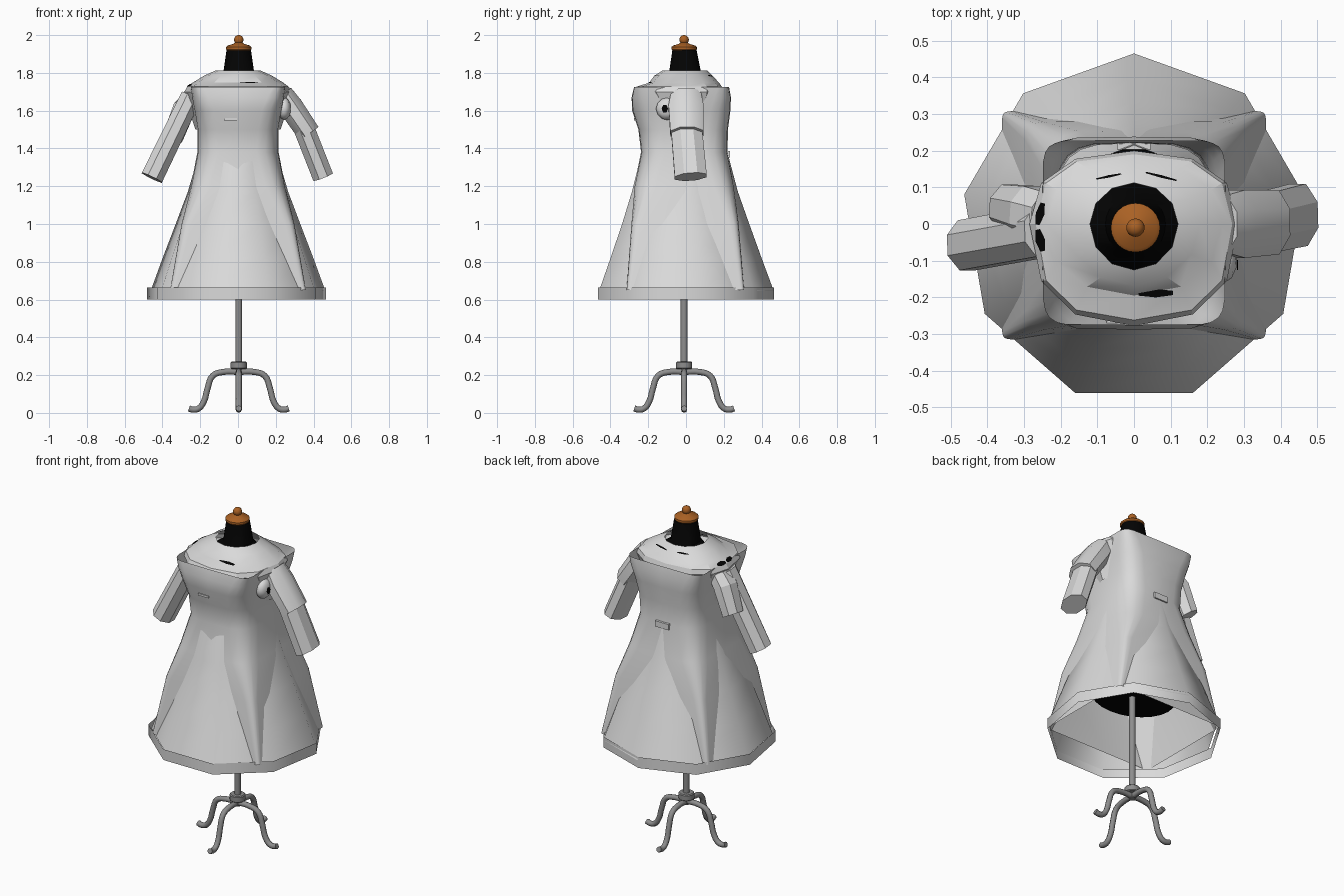
import bpy
import bmesh
from math import sin, cos, pi, radians, copysign
from mathutils import Vector, Matrix

cube = bpy.data.objects.get("Cube")
if cube:
    bpy.data.objects.remove(cube)


def material(name, rgb, rough=0.7):
    m = bpy.data.materials.new(name)
    m.use_nodes = True
    m.diffuse_color = (*rgb, 1)
    bsdf = m.node_tree.nodes["Principled BSDF"]
    bsdf.inputs["Base Color"].default_value = (*rgb, 1)
    bsdf.inputs["Roughness"].default_value = rough
    return m


CLOTH = material("pale cloth", (0.7, 0.7, 0.7))
BLACK = material("black fabric", (0.001, 0.001, 0.001))
WOOD = material("warm wood", (0.4, 0.12, 0.018))
METAL = material("grey metal", (0.27, 0.27, 0.27))
CX, CY = 0.004, -0.01  # axis of the stand


def finish(bm, name, mat, angle=35):
    me = bpy.data.meshes.new(name)
    bm.to_mesh(me)
    bm.free()
    ob = bpy.data.objects.new(name, me)
    bpy.context.collection.objects.link(ob)
    me.materials.append(mat)
    bpy.ops.object.select_all(action='DESELECT')
    ob.select_set(True)
    bpy.context.view_layer.objects.active = ob
    if angle:
        bpy.ops.object.shade_smooth_by_angle(angle=radians(angle))
    return ob


def skin(name, rings, mat, caps=(False, False), angle=35):
    """Bridge equal rings of points, bottom to top."""
    bm = bmesh.new()
    rows = [[bm.verts.new(p) for p in ring] for ring in rings]
    n = len(rows[0])
    for low, high in zip(rows, rows[1:]):
        for i in range(n):
            j = (i + 1) % n
            bm.faces.new((low[i], low[j], high[j], high[i]))
    if caps[0]:
        bm.faces.new(rows[0][::-1])
    if caps[1]:
        bm.faces.new(rows[-1])
    return finish(bm, name, mat, angle)


def ring(z, hx, front, back, power=2.0, sides=24, cx=0.0):
    """Superellipse outline with separate front and back depth."""
    pts = []
    for i in range(sides):
        a = pi / 2 + 2 * pi * i / sides
        c, s = cos(a), sin(a)
        x = copysign(abs(c) ** (2 / power), c) * hx
        y = copysign(abs(s) ** (2 / power), s) * (back if s > 0 else front)
        pts.append((cx + x, y, z))
    return pts


def turned(name, profile, mat, sides=24):
    rings = [[(CX + r * cos(2 * pi * i / sides), CY + r * sin(2 * pi * i / sides), z)
              for i in range(sides)] for r, z in profile]
    return skin(name, rings, mat, (True, True))


def sleeve(name, path, sides=8, angle=20):
    """Faceted tube through (point, depth in y, thickness) stations."""
    pts = [Vector(p) for p, _, _ in path]
    axis = (pts[0] - pts[-1]).normalized()
    u = Vector((0, 1, 0))
    u = (u - axis * u.dot(axis)).normalized()
    v = axis.cross(u)
    rings = []
    for p, (_, deep, thick) in zip(pts, path):
        rings.append([p + u * deep * cos(2 * pi * (i + .5) / sides)
                      + v * thick * sin(2 * pi * (i + .5) / sides)
                      for i in range(sides)])
    return skin(name, rings[::-1], CLOTH, (True, True), angle)


def gap(name, host, near, along, length, width):
    """Thin black plate lying on the host where the form shows through."""
    _, p, n, _ = host.closest_point_on_mesh(Vector(near))
    t = Vector(along)
    t = (t - n * t.dot(n)).normalized()
    turn = Matrix((t, n.cross(t), n)).transposed().to_4x4()
    bm = bmesh.new()
    bmesh.ops.create_circle(bm, cap_ends=True, segments=6, radius=.5,
                            matrix=Matrix.Translation(p + n * .003) @ turn
                            @ Matrix.Diagonal((length, width, 1, 1)))
    finish(bm, name, BLACK, 0)


# Skirt: nine-sided flare with an upright hem band
skirt_rows = [(0.645, .47, .49, .465), (0.82, .405, .425, .40), (1.0, .335, .36, .335),
              (1.17, .27, .305, .275), (1.32, .225, .265, .235), (1.4, .205, .235, .215)]
skin("skirt", [ring(*r, sides=9) for r in skirt_rows], CLOTH, angle=45)
skin("hem_band", [ring(z, .482, .495, .465, sides=9, cx=-.008) for z in (0.6, 0.665)],
     CLOTH, angle=50)

# Squarer gown layer: flat skirt panels rising into the bodice
gown_rows = [(0.65, .36, .315, .308, 40), (1.0, .30, .29, .28, 14), (1.2, .25, .275, .255, 5),
             (1.38, .215, .238, .22, 3.5), (1.5, .215, .252, .222, 4), (1.6, .232, .285, .235, 4.5),
             (1.67, .245, .288, .238, 6), (1.725, .25, .275, .228, 9)]
skin("gown_bodice", [ring(*r) for r in gown_rows], CLOTH, angle=50)

# Yoke over the shoulders, meeting the bodice front, with a round neck opening
yoke_rows = [(1.5, .225, .19, .16, 2), (1.62, .265, .24, .18, 2), (1.7, .285, .278, .2, 2.4),
             (1.727, .268, .262, .19, 2.6), (1.748, .24, .195, .175, 2.2),
             (1.785, .18, .168, .14, 2), (1.812, .12, .125, .112, 2)]
yoke = skin("shoulder_yoke", [ring(*r, sides=12) for r in yoke_rows], CLOTH, angle=20)
gap("front_yoke_gap", yoke, (.06, -.192, 1.76), (1, 0, 0), .11, .024)
gap("back_left_yoke_gap", yoke, (.075, .135, 1.79), (1, -.3, 0), .1, .01)
gap("back_right_yoke_gap", yoke, (-.07, .135, 1.79), (1, .2, 0), .08, .01)
for part, y, slant in (("front", -.045, -.25), ("back", .028, .25)):
    gap("right_shoulder_gap_" + part, yoke, (-.258, y, 1.737), (slant, 1, 0), .07, .03)

# Sleeves, each an upper part over a lower part with a closed end
sleeve("right_upper_sleeve", [((-.235, .015, 1.67), .08, .055), ((-.285, .03, 1.61), .08, .065),
                              ((-.345, .045, 1.46), .068, .06)])
sleeve("right_lower_sleeve", [((-.248, -.02, 1.675), .075, .06),
                              ((-.456, -.058, 1.245), .074, .064)])
sleeve("left_upper_sleeve", [((.235, 0, 1.69), .085, .06), ((.28, 0, 1.62), .1, .07),
                             ((.375, .005, 1.48), .095, .066)], angle=50)
sleeve("left_lower_sleeve", [((.34, .0, 1.53), .088, .06), ((.45, .025, 1.25), .092, .06)])

# Gathered cloth beside the left armhole, with an open spot
bm = bmesh.new()
bmesh.ops.create_icosphere(bm, subdivisions=2, radius=.06,
                           matrix=Matrix.Translation((.245, -.1, 1.61))
                           @ Matrix.Diagonal((.6, 1, 1, 1)))
puff = finish(bm, "left_armhole_puff", CLOTH)
gap("left_armhole_gap", puff, (.3, -.112, 1.61), (0, 0, 1), .045, .035)

# Small folds at the waist and bust
for name, p, size in (("back_waist_fold", (0, .218, 1.37), (.09, .03, .035)),
                      ("front_bust_fold", (-.04, -.27, 1.555), (.07, .012, .012))):
    bm = bmesh.new()
    bmesh.ops.create_cube(bm, matrix=Matrix.Translation(p) @ Matrix.Diagonal((*size, 1)))
    finish(bm, name, CLOTH, 0)

# Padded form under the gown
form_rows = [(0.84, .25, .2, .2), (0.95, .25, .21, .21), (1.15, .22, .2, .2),
             (1.38, .16, .14, .14), (1.6, .2, .18, .15), (1.7, .2, .14, .13),
             (1.76, .14, .1, .1), (1.8, .082, .09, .08), (1.92, .065, .072, .056)]
skin("dress_form", [ring(*r, cx=CX) for r in form_rows], BLACK, (True, True))

# Wooden neck cap and ball finial
turned("neck_cap", [(.062, 1.918), (.067, 1.925), (.067, 1.937), (.058, 1.945),
                    (.03, 1.953), (.016, 1.962)], WOOD)
bm = bmesh.new()
bmesh.ops.create_uvsphere(bm, u_segments=20, v_segments=12, radius=.025,
                          matrix=Matrix.Translation((CX, CY, 1.975)))
finish(bm, "finial_ball", WOOD, 60)

# Stand: pole, collar and four curled legs
turned("stand_pole", [(.018, .2), (.018, .85)], METAL, 16)
turned("stand_collar", [(.038, .232), (.043, .237), (.043, .266), (.038, .271)], METAL)
leg_path = [(0, .217), (.08, .217), (.137, .197), (.165, .13), (.185, .06), (.213, .023),
            (.243, .017), (.264, .024)]
for k, side in enumerate(("left", "back", "right", "front")):
    cu = bpy.data.curves.new(side + "_leg", 'CURVE')
    cu.dimensions = '3D'
    cu.bevel_depth = .016
    cu.bevel_resolution = 2
    cu.resolution_u = 4
    cu.use_fill_caps = True
    sp = cu.splines.new('BEZIER')
    sp.bezier_points.add(len(leg_path) - 1)
    for bp, (r, z) in zip(sp.bezier_points, leg_path):
        bp.co = (CX + r * cos(k * pi / 2), CY + r * sin(k * pi / 2), z)
        bp.handle_left_type = bp.handle_right_type = 'AUTO'
    ob = bpy.data.objects.new(side + "_leg", cu)
    bpy.context.collection.objects.link(ob)
    cu.materials.append(METAL)
    bpy.ops.object.select_all(action='DESELECT')
    ob.select_set(True)
    bpy.context.view_layer.objects.active = ob
    bpy.ops.object.convert(target='MESH')
    bpy.ops.object.shade_smooth_by_angle(angle=radians(50))
